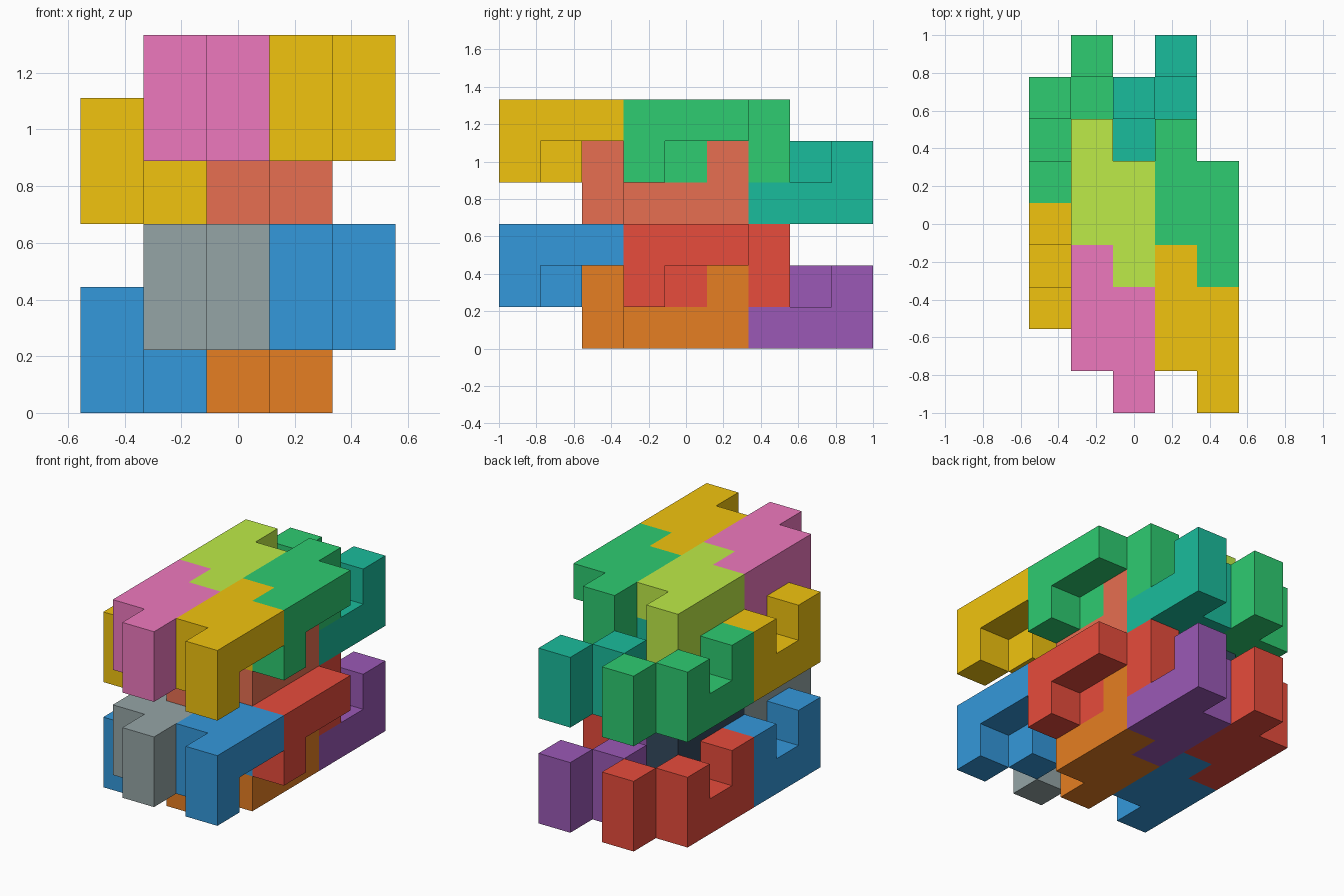
import bpy, bmesh, math
from mathutils import Vector

if "Cube" in bpy.data.objects:
    bpy.data.objects.remove(bpy.data.objects["Cube"])

U = 2 / 9  # one cube of the grid

# One nine-cube piece: a C-shaped bar beside a J-shaped bar shifted one step forward
C_BAR = [(0, 1, 1), (0, 2, 1), (0, 3, 1), (0, 1, 0), (0, 3, 0)]
J_BAR = [(1, 0, 1), (1, 1, 1), (1, 2, 1), (1, 0, 0)]
CELLS = set(C_BAR + J_BAR)
CENTRE = Vector((1, 2, 1))


def piece_mesh():
    """Outer skin of the cubes, merged into large flat faces."""
    bm = bmesh.new()
    for cell in CELLS:
        for axis in range(3):
            for side in (0, 1):
                step = [0, 0, 0]
                step[axis] = 2 * side - 1
                if tuple(c + s for c, s in zip(cell, step)) in CELLS:
                    continue
                quad = []
                for a, b in ((0, 0), (1, 0), (1, 1), (0, 1)):
                    p = Vector(cell)
                    p[axis] += side
                    p[(axis + 1) % 3] += a
                    p[(axis + 2) % 3] += b
                    quad.append(bm.verts.new((p - CENTRE) * U))
                bm.faces.new(quad if side else quad[::-1])
    bmesh.ops.remove_doubles(bm, verts=bm.verts, dist=1e-4)
    bmesh.ops.dissolve_limit(bm, angle_limit=0.01, verts=bm.verts, edges=bm.edges)
    mesh = bpy.data.meshes.new("piece")
    bm.to_mesh(mesh)
    bm.free()
    return mesh


def linear(c):
    c /= 255
    return c / 12.92 if c <= 0.04045 else ((c + 0.055) / 1.055) ** 2.4


def material(name, rgb):
    mat = bpy.data.materials.new(name)
    mat.diffuse_color = (*map(linear, rgb), 1)
    mat.use_nodes = True
    mat.node_tree.nodes["Principled BSDF"].inputs["Base Color"].default_value = mat.diffuse_color
    return mat


PALETTE = {
    "blue": (52, 152, 219), "red": (231, 76, 60), "orange": (230, 126, 34),
    "purple": (155, 89, 182), "grey": (149, 165, 166), "navy": (52, 73, 94),
    "yellow": (241, 196, 15), "green": (46, 204, 113), "terracotta": (231, 111, 81),
    "teal": (26, 188, 156), "pink": (238, 121, 190), "lime": (190, 235, 72),
}
MATS = {name: material(name, rgb) for name, rgb in PALETTE.items()}
BASE = piece_mesh()


def add_piece(name, colour, i, j, k, flipped):
    mesh = BASE.copy()
    mesh.name = name
    mesh.materials.append(MATS[colour])
    obj = bpy.data.objects.new(name, mesh)
    obj.location = ((i - 2.5) * U, (j - 4.5) * U, k * U)
    obj.rotation_euler.x = math.pi if flipped else 0
    bpy.context.collection.objects.link(obj)


# Each layer: (front, back) colours for the upturned and downturned pairs, left then right
LAYERS = [
    ("lower", [("blue", "red"), ("orange", "purple")], [("grey", "navy"), ("blue", "red")]),
    ("upper", [("yellow", "green"), ("terracotta", "teal")], [("pink", "lime"), ("yellow", "green")]),
]
for n, (layer, upturned, downturned) in enumerate(LAYERS):
    for col, side in enumerate(("left", "right")):
        for row, end in enumerate(("front", "back")):
            add_piece(f"{layer}_upturned_{side}_{end}", upturned[col][row],
                      1 + 2 * col, 4 + 3 * row, 1 + 3 * n, True)
            add_piece(f"{layer}_downturned_{side}_{end}", downturned[col][row],
                      2 + 2 * col, 2 + 3 * row, 2 + 3 * n, False)
